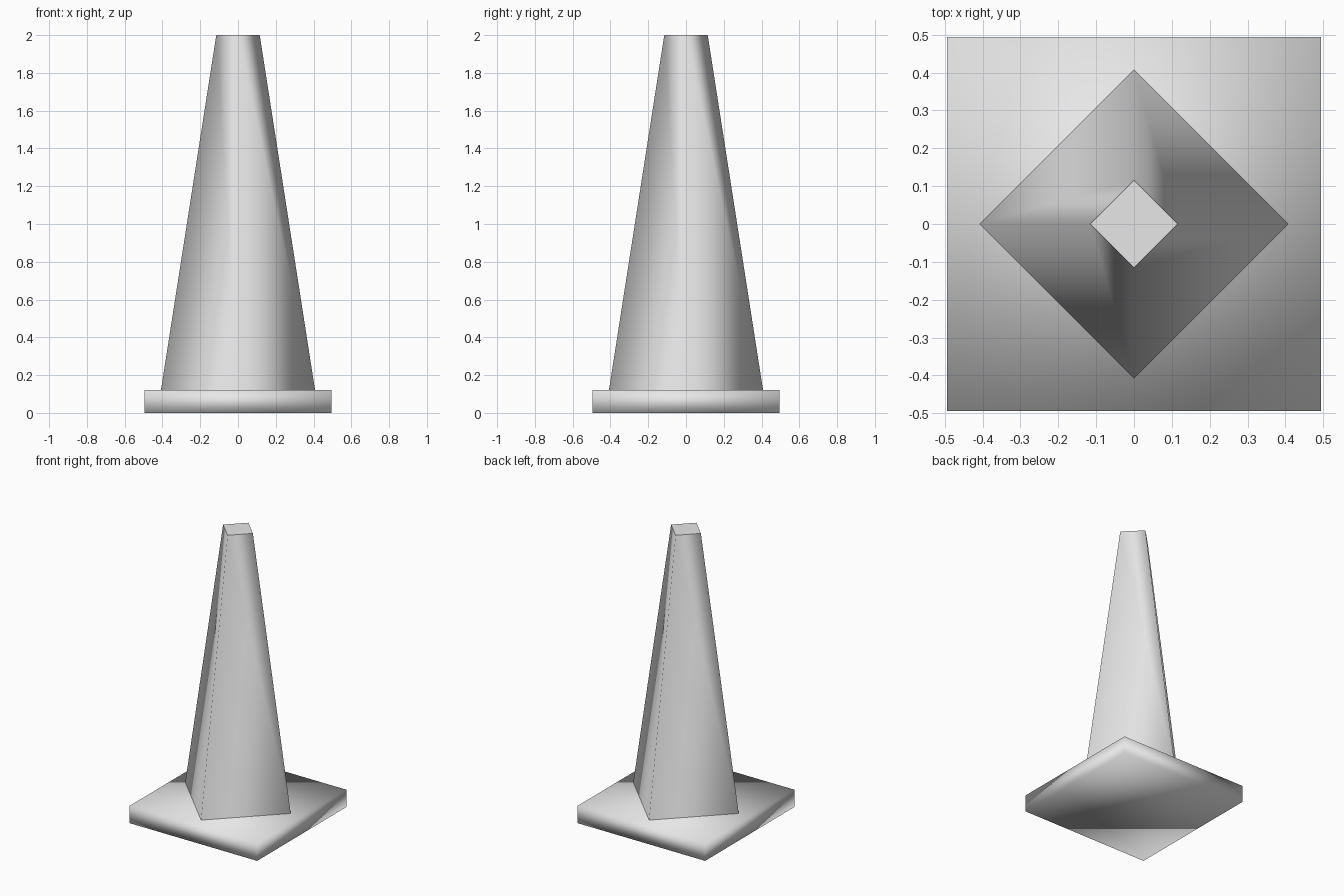
import bpy
import math

cube = bpy.data.objects.get("Cube")
if cube:
    bpy.data.objects.remove(cube, do_unlink=True)

BASE_WIDTH, BASE_HEIGHT, TOTAL_HEIGHT = 0.988, 0.12, 2.0

# Single plain grey
grey = bpy.data.materials.new("light_grey")
grey.use_nodes = True
grey.diffuse_color = (0.8, 0.8, 0.8, 1)
grey.node_tree.nodes["Principled BSDF"].inputs["Base Color"].default_value = (0.8, 0.8, 0.8, 1)


def finish(name):
    obj = bpy.context.object
    obj.name = name
    obj.data.materials.append(grey)
    bpy.ops.object.transform_apply(location=False, rotation=True, scale=True)
    return obj


# Square foot slab, softly shaded over every edge
bpy.ops.mesh.primitive_cube_add(size=1, location=(0, 0, BASE_HEIGHT / 2))
bpy.context.object.scale = (BASE_WIDTH, BASE_WIDTH, BASE_HEIGHT)
finish("base_slab")
bpy.ops.object.shade_smooth()

# Four-sided tapering body, corners on the axes; smooth sides, crisp flat ends
bpy.ops.mesh.primitive_cone_add(
    vertices=4, radius1=0.408, radius2=0.115, depth=TOTAL_HEIGHT - BASE_HEIGHT,
    location=(0, 0, (TOTAL_HEIGHT + BASE_HEIGHT) / 2))
body = finish("cone_body")
bpy.ops.object.shade_smooth()
for face in body.data.polygons:
    face.use_smooth = abs(face.normal.z) < 0.9
for edge in body.data.edges:
    a, b = (body.data.vertices[i].co.z for i in edge.vertices)
    edge.use_edge_sharp = math.isclose(a, b, abs_tol=0.001)
